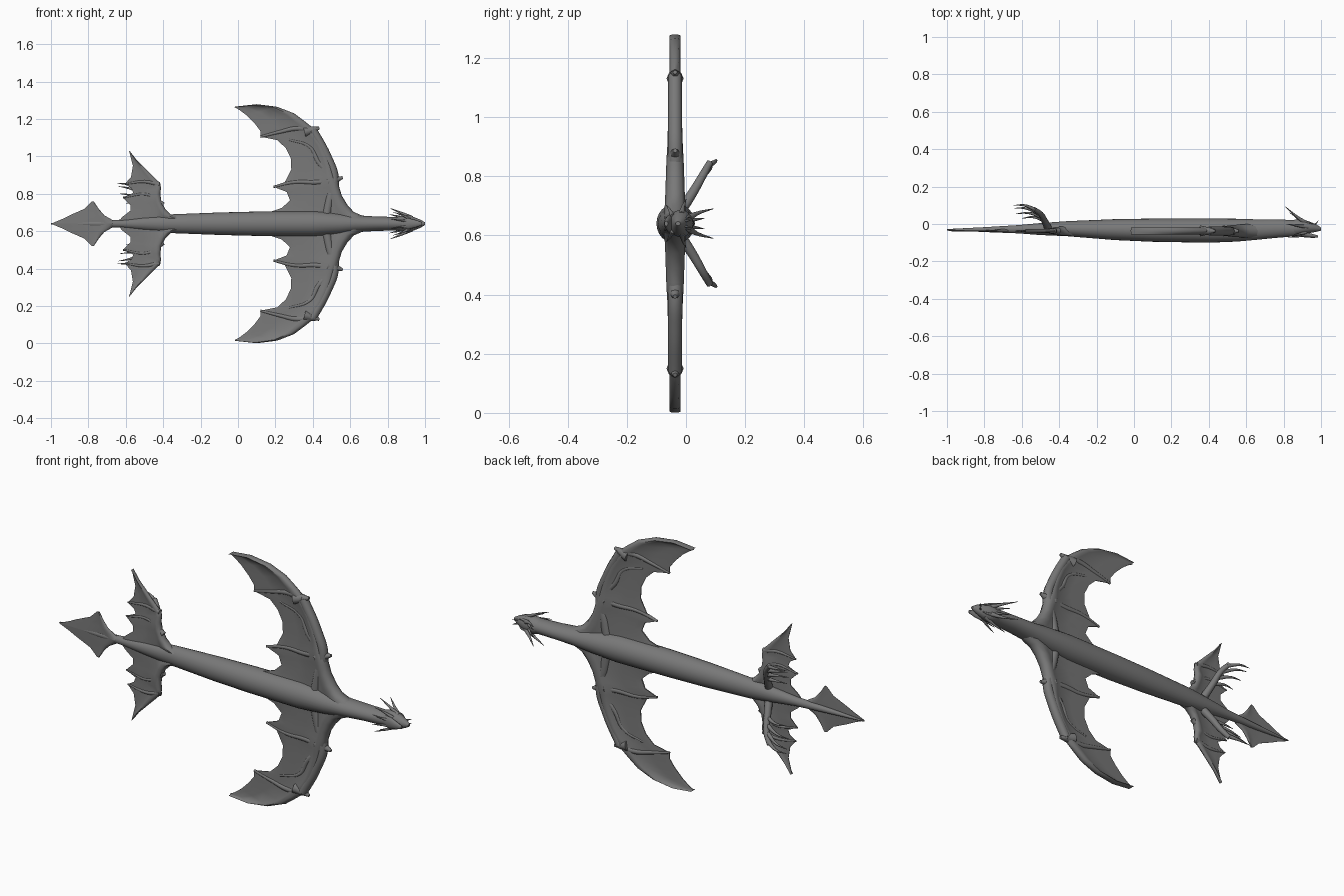
import bpy, bmesh, math
from mathutils import Vector

MID = 0.64      # height of the creature's long axis
WY = -0.037     # depth of the wing plane

if "Cube" in bpy.data.objects:
    bpy.data.objects.remove(bpy.data.objects["Cube"], do_unlink=True)

grey = bpy.data.materials.new("slate grey")
grey.use_nodes = True
colour = (0.19, 0.19, 0.19, 1)
grey.diffuse_color = colour
grey.node_tree.nodes["Principled BSDF"].inputs["Base Color"].default_value = colour


def finish(name, mesh, mirrored=False):
    """Place a part on the long axis, shade it and optionally mirror it."""
    mesh.materials.clear()
    mesh.materials.append(grey)
    ob = bpy.data.objects.new(name, mesh)
    bpy.context.collection.objects.link(ob)
    ob.location.z = MID
    if mirrored:
        mod = ob.modifiers.new("Mirror", 'MIRROR')
        mod.use_axis = (False, False, True)
        mod.use_clip = False
        mod.use_mirror_merge = False
    bpy.ops.object.select_all(action='DESELECT')
    ob.select_set(True)
    bpy.context.view_layer.objects.active = ob
    bpy.ops.object.shade_smooth_by_angle(angle=math.radians(50))
    return ob


def skin(name, rings, mirrored=False):
    """Join equal closed rings of points into a capped surface."""
    bm = bmesh.new()
    loops = [[bm.verts.new(p) for p in ring] for ring in rings]
    n = len(loops[0])
    for a, b in zip(loops, loops[1:]):
        for i in range(n):
            j = (i + 1) % n
            bm.faces.new((a[i], a[j], b[j], b[i]))
    bm.faces.new(loops[0])
    bm.faces.new(loops[-1])
    bmesh.ops.recalc_face_normals(bm, faces=bm.faces)
    mesh = bpy.data.meshes.new(name)
    bm.to_mesh(mesh)
    bm.free()
    return finish(name, mesh, mirrored)


def spindle(name, stations, sides=24):
    """Elliptic rings along x: (x, centre y, y radius, z radius)."""
    angles = [math.tau * i / sides for i in range(sides)]
    return skin(name, [[(x, c + ry * math.cos(a), rz * math.sin(a)) for a in angles]
                       for x, c, ry, rz in stations])


def membrane(name, stations, thick_root, thick_tip):
    """Wing skin: thick leading edge, thin web. Stations: lead x, z, trail x, z."""
    profile = [(0, 0), (.03, .7), (.1, 1), (.18, .8), (.3, .4), (.6, .25), (.85, .2), (1, .1)]
    rings = []
    for k, (lx, lz, tx, tz) in enumerate(stations):
        f = k / (len(stations) - 1)
        h = thick_root + (thick_tip - thick_root) * min(1, f * 1.4)
        side = [(lx + (tx - lx) * t, h * w, lz + (tz - lz) * t) for t, w in profile]
        rings.append([(x, WY + y, z) for x, y, z in side] +
                     [(x, WY - y, z) for x, y, z in reversed(side[1:])])
    return skin(name, rings, True)


def tube(name, points, radius, tip=0.1, bulge=1.0, mirrored=True):
    """Smooth tapered tube through the points, made into a mesh."""
    cu = bpy.data.curves.new(name, 'CURVE')
    cu.dimensions = '3D'
    cu.bevel_depth = radius
    cu.bevel_resolution = 2
    cu.resolution_u = 6
    cu.use_fill_caps = True
    sp = cu.splines.new('BEZIER')
    sp.bezier_points.add(len(points) - 1)
    for i, (bp, p) in enumerate(zip(sp.bezier_points, points)):
        bp.co = p
        bp.handle_left_type = bp.handle_right_type = 'AUTO'
        f = i / (len(points) - 1)
        bp.radius = (1 + (tip - 1) * f) * (bulge if 0 < f < 1 else 1)
    temp = bpy.data.objects.new(name + "_path", cu)
    bpy.context.collection.objects.link(temp)
    deps = bpy.context.evaluated_depsgraph_get()
    mesh = bpy.data.meshes.new_from_object(temp.evaluated_get(deps))
    bpy.data.objects.remove(temp, do_unlink=True)
    return finish(name, mesh, mirrored)


# Long body from tail tip to neck
spindle("body", [
    (-1, -.03, .003, .003), (-.8, -.03, .013, .014), (-.62, -.028, .022, .022),
    (-.5, -.027, .032, .036), (-.36, -.025, .04, .05), (-.1, -.03, .056, .06),
    (.1, -.033, .062, .065), (.4, -.035, .065, .068), (.55, -.033, .061, .056),
    (.65, -.03, .055, .044), (.75, -.025, .05, .038), (.88, -.022, .042, .036)])

# Head with upper snout and lower jaw
spindle("head", [
    (.83, -.022, .036, .03), (.87, -.018, .044, .042), (.91, -.017, .04, .046),
    (.94, -.018, .03, .036), (.975, -.022, .02, .022), (1, -.027, .008, .007)])
spindle("lower_jaw", [
    (.86, -.045, .016, .026), (.91, -.056, .015, .03), (.95, -.063, .011, .02),
    (.985, -.067, .006, .008)])

# Large wings
membrane("main_wing", [
    (.70, .02, .0, .03), (.66, .045, .1, .055), (.62, .062, .18, .066),
    (.585, .10, .235, .085), (.555, .15, .278, .125), (.54, .20, .26, .17),
    (.535, .235, .19, .197), (.52, .26, .25, .222), (.505, .31, .285, .29),
    (.485, .36, .282, .35), (.46, .42, .255, .405), (.435, .465, .21, .447),
    (.41, .505, .12, .465), (.36, .545, .12, .495), (.30, .59, .09, .535),
    (.21, .625, .045, .58), (.10, .639, .005, .61), (-.015, .626, -.018, .622)],
    .038, .018)
tube("wing_arm_bone", [(.47, WY, .03), (.49, WY, .13), (.515, WY, .235),
                       (.475, WY, .36), (.4, WY, .5)], .026, .9)
for label, path in (
        ("inner", [(.52, WY, .235), (.42, WY, .222), (.3, WY, .222), (.19, WY, .197)]),
        ("outer", [(.4, WY, .5), (.32, WY, .51), (.22, WY, .49), (.12, WY, .465)]),
        ("web", [(.51, WY, .25), (.43, WY, .33), (.385, WY, .41), (.27, WY, .45)])):
    tube(label + "_wing_finger", path, .02, .3)
for label, x, z in (("wrist", .51, .235), ("finger", .385, .5)):
    tube(label + "_wing_knuckle", [(x - .03, WY, z - .01), (x + .01, WY, z),
                                   (x + .05, WY, z + .012)], .029, .25, 1.1)

# Small hind wings
membrane("hind_wing", [
    (-.30, .03, -.64, .01), (-.36, .05, -.62, .035), (-.39, .08, -.575, .07),
    (-.41, .12, -.575, .1), (-.415, .16, -.615, .14), (-.412, .19, -.56, .165),
    (-.415, .215, -.57, .19), (-.44, .24, -.605, .212), (-.50, .30, -.572, .25),
    (-.545, .345, -.562, .31), (-.58, .39, -.582, .387)], .026, .01)
tube("hind_wing_upper_finger", [(-.42, WY, .21), (-.5, WY, .225), (-.605, WY, .212)], .014, .3)
tube("hind_wing_lower_finger", [(-.4, WY, .1), (-.48, WY, .155), (-.615, WY, .14)], .014, .3)

# Swept hind legs with curved claws
tube("hind_leg", [(-.46, -.02, .04), (-.48, .02, .1), (-.50, .055, .16),
                  (-.535, .08, .205)], .02, .6)
for i, (x, y, z) in enumerate([(-.645, .1, .215), (-.64, .085, .2), (-.63, .055, .16),
                               (-.6, .03, .11)]):
    start = Vector((-.525, .075, .195)).lerp(Vector((-.48, .02, .1)), i / 3)
    end = Vector((x, y, z))
    bend = start.lerp(end, .5) + Vector((0, .012, .006))
    tube("hind_claw_%d" % (i + 1), [start, bend, end], .011, .1)

# Flat arrow at the end of the tail
membrane("tail_fin", [
    (-.64, 0, -1, 0), (-.68, .025, -.94, .025), (-.715, .045, -.9, .045),
    (-.745, .08, -.82, .08), (-.77, .118, -.782, .118)], .012, .005)

# Horns, cheek spikes and nose spikes
for label, path, r in (
        ("crown_horn", [(.91, .01, .02), (.87, .04, .035), (.81, .092, .05)], .012),
        ("brow_horn", [(.9, .005, .01), (.87, .035, .014), (.83, .062, .018)], .009),
        ("cheek_horn", [(.93, -.015, .03), (.88, -.01, .055), (.815, .0, .082)], .012),
        ("jaw_spike", [(.92, -.045, .025), (.88, -.055, .045), (.83, -.066, .062)], .009),
        ("chin_spike", [(.92, -.055, .012), (.87, -.068, .018), (.82, -.072, .025)], .008),
        ("brow_ridge", [(.9, .012, .022), (.935, .008, .024), (.965, -.005, .014)], .009),
        ("nose_spike", [(.96, -.008, .008), (.975, .005, .01), (.985, .018, .012)], .006)):
    tube(label, path, r)
